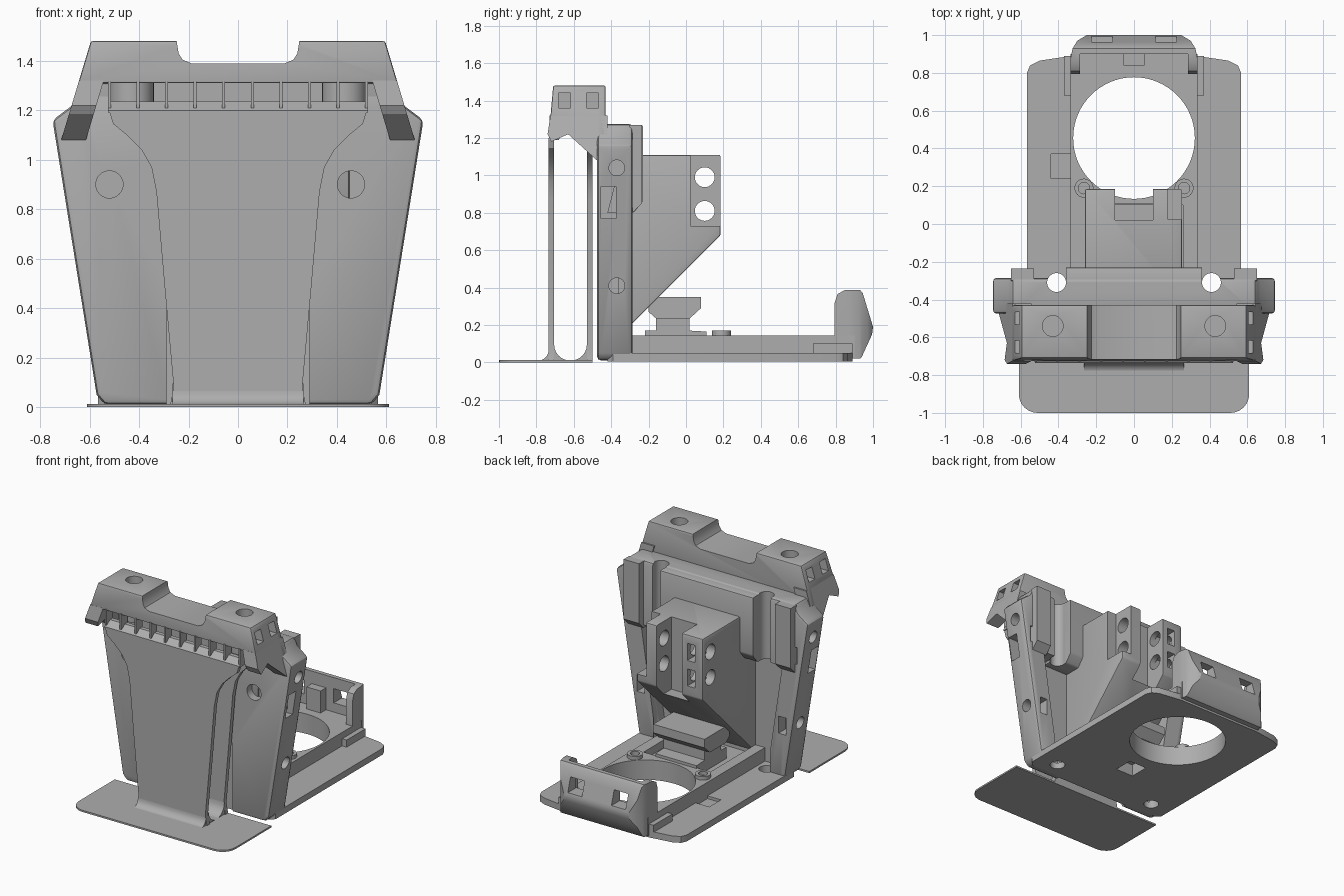
import bpy, bmesh, math
from mathutils import Vector

cube = bpy.data.objects.get("Cube")
if cube:
    bpy.data.objects.remove(cube, do_unlink=True)

grey = bpy.data.materials.new("plain grey")
grey.use_nodes = True
GREY = (0.42, 0.42, 0.42, 1)
grey.diffuse_color = GREY
grey.node_tree.nodes["Principled BSDF"].inputs["Base Color"].default_value = GREY

ORDER = {"x": lambda u, v, w: (w, u, v),
         "y": lambda u, v, w: (u, w, v),
         "z": lambda u, v, w: (u, v, w)}


def prism(name, pts, axis, a, b, warp=None):
    """Extrude a closed outline along an axis, optionally reshaping its points."""
    bm = bmesh.new()
    put = ORDER[axis]
    ends = []
    for w in (a, b):
        cos = [Vector(put(u, v, w)) for u, v in pts]
        ends.append([bm.verts.new(warp(c) if warp else c) for c in cos])
    n = len(pts)
    bm.faces.new(ends[0])
    bm.faces.new(ends[1])
    for i in range(n):
        j = (i + 1) % n
        bm.faces.new((ends[0][i], ends[0][j], ends[1][j], ends[1][i]))
    bmesh.ops.recalc_face_normals(bm, faces=bm.faces)
    me = bpy.data.meshes.new(name)
    bm.to_mesh(me)
    bm.free()
    me.materials.append(grey)
    ob = bpy.data.objects.new(name, me)
    bpy.context.collection.objects.link(ob)
    return ob


def box(name, x, y, z):
    return prism(name, [(x[0], y[0]), (x[1], y[0]), (x[1], y[1]), (x[0], y[1])], "z", *z)


def rod(name, u, v, r, axis, a, b, n=32):
    ring = [(u + r * math.cos(t * math.tau / n), v + r * math.sin(t * math.tau / n)) for t in range(n)]
    return prism(name, ring, axis, a, b)


def mirrored(half):
    """Complete a half outline, listed on the +u side, with its mirror image."""
    return half + [(-u, v) for u, v in reversed(half)]


def apply_all(ob):
    bpy.context.view_layer.update()
    dg = bpy.context.evaluated_depsgraph_get()
    me = bpy.data.meshes.new_from_object(ob.evaluated_get(dg))
    ob.modifiers.clear()
    ob.data = me


def carve(ob, cutters, op="DIFFERENCE"):
    for c in cutters:
        m = ob.modifiers.new("cut", "BOOLEAN")
        m.operation, m.solver, m.object = op, "EXACT", c
    apply_all(ob)
    for c in cutters:
        bpy.data.objects.remove(c, do_unlink=True)


def bevel(ob, width, segments=2):
    m = ob.modifiers.new("bevel", "BEVEL")
    m.width, m.segments = width, segments
    apply_all(ob)


def side_x(z):
    return 0.56 + 0.165 * z


def head_x(z):
    return 0.595 + 0.3 * (1.48 - z)


SIDES = (1, -1)

# Main upright panel: hollow back, side rails, screw holes and clip windows
panel = prism("main_panel", mirrored([(0.54, 0.01), (0.572, 0.05), (0.75, 1.16), (0.67, 1.22), (0.645, 1.275)]),
              "y", -0.475, -0.285)
bevel(panel, 0.02)
cuts = [prism("pocket", mirrored([(0.43, 0.03), (0.55, 0.82)]), "y", -0.4, -0.2),
        box("channel", (-0.29, 0.29), (-0.6, -0.44), (-0.1, 0.5)),
        rod("hole", -0.52, 0.9, 0.055, "y", -0.6, -0.41),
        rod("hole", 0.457, 0.9, 0.055, "y", -0.6, -0.41)]
for s in SIDES:
    for z in (0.41, 1.04):
        cuts.append(rod("hole", -0.37, z, 0.042, "x", s * (side_x(z) - 0.07), s))
    cuts.append(box("window", sorted((s * 0.62, s)), (-0.455, -0.375), (0.77, 0.94)))
    for z in (0.4, 0.92):
        x = side_x(z) - 0.075
        cuts.append(box("window", sorted((s * (x - 0.03), s * (x + 0.03))), (-0.36, -0.2), (z - 0.06, z + 0.06)))


def screw_slots():
    out = []
    for s in SIDES:
        out.append(rod("slot", s * 0.41, -0.31, 0.05, "z", -0.1, 1.4))
        out.append(box("slot", (s * 0.41 - 0.049, s * 0.41 + 0.049), (-0.31, -0.2), (0.7, 1.4)))
    return out


carve(panel, cuts + screw_slots())

# Thick band across the back of the panel
band = prism("rear_band", [(-0.42, 0.8), (-0.28, 0.8), (-0.23, 0.86), (-0.23, 1.27), (-0.42, 1.27)], "x", -0.45, 0.45)
bevel(band, 0.01)
carve(band, screw_slots())
for s in SIDES:
    prism("band_shoulder", [(-0.42, 0.8), (-0.285, 0.8), (-0.235, 0.85), (-0.235, 1.27), (-0.3, 1.27)],
          "x", s * 0.53, s * 0.65)

# Head: tapered deck with a shallow notch, screw holes and side windows
head = prism("head_deck", [(-0.71, 1.48), (-0.43, 1.48), (-0.43, 1.2), (-0.475, 1.2), (-0.475, 1.31), (-0.725, 1.31)],
             "x", -1, 1, lambda c: Vector((c.x * head_x(c.z), c.y, c.z)))
bevel(head, 0.008)
cuts = [prism("notch", mirrored([(0.19, 1.39), (0.225, 1.405), (0.24, 1.43), (0.245, 1.46), (0.265, 1.6)]), "y", -1, 0)]
for s in SIDES:
    cuts.append(rod("hole", s * 0.43, -0.54, 0.055, "z", 1.36, 1.6))
    for y in (-0.65, -0.5):
        cuts.append(box("window", sorted((s * 0.56, s)), (y - 0.033, y + 0.033), (1.36, 1.44)))
carve(head, cuts)

# Side arms tying the head to the panel, and the bosses under the deck
for s in SIDES:
    prism("head_arm", [(-0.725, 1.32), (-0.74, 1.22), (-0.72, 1.18), (-0.63, 1.22), (-0.465, 1.07), (-0.42, 1.07), (-0.42, 1.32)],
          "x", -0.1, 0, lambda c: Vector((s * (c.x + head_x(c.z)), c.y, c.z)))
    rod("screw_boss", s * 0.43, -0.56, 0.09, "z", 1.23, 1.33)

# Vent ribs and sill
for i in range(10):
    x = -0.52 + i * 1.04 / 9
    box("vent_rib", (x - 0.006, x + 0.006), (-0.73, -0.66), (1.21, 1.32))
prism("vent_sill", [(-0.735, 1.19), (-0.735, 1.2), (-0.69, 1.235), (-0.66, 1.235), (-0.68, 1.19)], "x", -0.525, 0.525)

# Two flared apron sheets rising from the foot
flare = [(0.275, 0.005), (0.26, 0.08), (0.298, 0.5), (0.33, 0.87), (0.35, 0.97), (0.39, 1.04), (0.45, 1.1),
         (0.505, 1.145), (0.522, 1.2)]
prism("front_apron", mirrored(flare), "y", -0.735, -0.705)
prism("rear_apron", mirrored(flare + [(0.522, 1.31)]), "y", -0.53, -0.5)


def fillet(name, y, r, d):
    arc = [(y + d * r * (1 - math.cos(t * math.pi / 12)), r * (1 - math.sin(t * math.pi / 12)) + 0.01) for t in range(7)]
    prism(name, arc + [(y, 0.01)], "x", -0.265, 0.265)


fillet("front_fillet", -0.735, 0.055, -1)
fillet("inner_fillet", -0.705, 0.085, 1)
fillet("inner_fillet", -0.53, 0.085, -1)

# Thin foot plate with rounded front corners
corner = [(0.51 + 0.1 * math.sin(t * math.pi / 12), -0.9 - 0.1 * math.cos(t * math.pi / 12)) for t in range(7)]
prism("foot_plate", mirrored(corner + [(0.61, -0.5)]), "z", 0, 0.012)

# Base plate and raised bed, both pierced by the round opening
plate = prism("base_plate", mirrored([(0.29, -0.42), (0.54, -0.42), (0.567, -0.39), (0.567, 0.8), (0.55, 0.84), (0.5, 0.865), (0.33, 0.89)]),
              "z", 0.005, 0.05)
bed = box("base_bed", (-0.335, 0.335), (-0.4, 0.9), (0.02, 0.145))


def opening():
    return rod("opening", 0, 0.455, 0.322, "z", -0.1, 0.3, 64)


def square_hole():
    return box("square_hole", (-0.07, 0.07), (-0.1, 0.04), (-0.1, 0.2))


carve(plate, [opening(), square_hole(), box("pad_slot", (-0.44, -0.33), (0.24, 0.37), (0.03, 0.2))] + screw_slots())
carve(bed, [opening(), square_hole(), box("pocket", (-0.26, 0.26), (-0.38, 0.1), (0.09, 0.3))] + screw_slots())
for s in SIDES:
    ring = rod("screw_ring", s * 0.265, 0.19, 0.05, "z", 0.1, 0.17)
    carve(ring, [rod("hole", s * 0.265, 0.19, 0.03, "z", 0.12, 0.3)])
    box("side_tongue", sorted((s * 0.32, s * 0.37)), (0.68, 0.89), (0.05, 0.1))

# Latch block standing on the bed
prism("latch_base", [(-0.22, 0.09), (0.11, 0.09), (0.11, 0.165), (0.02, 0.17), (0.02, 0.25), (-0.16, 0.25), (-0.16, 0.17), (-0.22, 0.17)],
      "x", -0.16, 0.16)
prism("latch_head", [(-0.2, 0.27), (-0.16, 0.235), (0.02, 0.235), (0.08, 0.29), (0.08, 0.35), (-0.15, 0.35), (-0.2, 0.31)],
      "x", -0.2, 0.2)

# Rear clip: curved wall with pockets and two slots
clip = prism("rear_clip", [(0.795, 0.02), (0.795, 0.32), (0.81, 0.365), (0.85, 0.388), (0.93, 0.388), (0.945, 0.37),
                           (1.0, 0.19), (0.995, 0.15), (0.94, 0.03), (0.93, 0.02)], "x", -0.335, 0.335)
carve(clip, [prism("rounding", mirrored([(0.4, 0.6), (0.335, 0.88), (0.325, 0.93), (0.3, 0.97), (0.25, 1.0)]), "z", -1, 1)], "INTERSECT")
cuts = [box("hollow", (-0.285, 0.285), (0.7, 0.9), (0.14, 0.6))]
cuts += [box("slot", (s * 0.17 - 0.055, s * 0.17 + 0.055), (0.85, 1.1), (0.21, 0.31)) for s in SIDES]
carve(clip, cuts)
box("clip_rib", (-0.055, 0.055), (0.84, 0.91), (0.1, 0.3))

# Forked mount on the back of the panel, with cross holes
mount = prism("rear_mount", [(-0.41, 1.11), (0.185, 1.11), (0.185, 0.68), (-0.41, 0.085)], "x", -0.26, 0.255)
bevel(mount, 0.01)
cuts = [box("fork_gap", (-0.1, 0.1), (0.02, 0.4), (0.6, 1.3)),
        box("side_recess", (0.18, 0.4), (0.025, 0.4), (0.73, 1.3))]
for z in (0.99, 0.81):
    cuts.append(rod("hole", 0.1, z, 0.053, "x", -0.5, 0.5))
    cuts.append(box("nut_slot", (-0.2, -0.14), (0.05, 0.4), (z - 0.06, z + 0.06)))
carve(mount, cuts)

# Shade curved parts smoothly while keeping hard edges
bpy.ops.object.select_all(action="DESELECT")
for ob in bpy.context.collection.objects:
    if ob.type == "MESH" and grey.name in ob.data.materials:
        ob.select_set(True)
        bpy.context.view_layer.objects.active = ob
bpy.ops.object.shade_smooth_by_angle(angle=math.radians(30))
